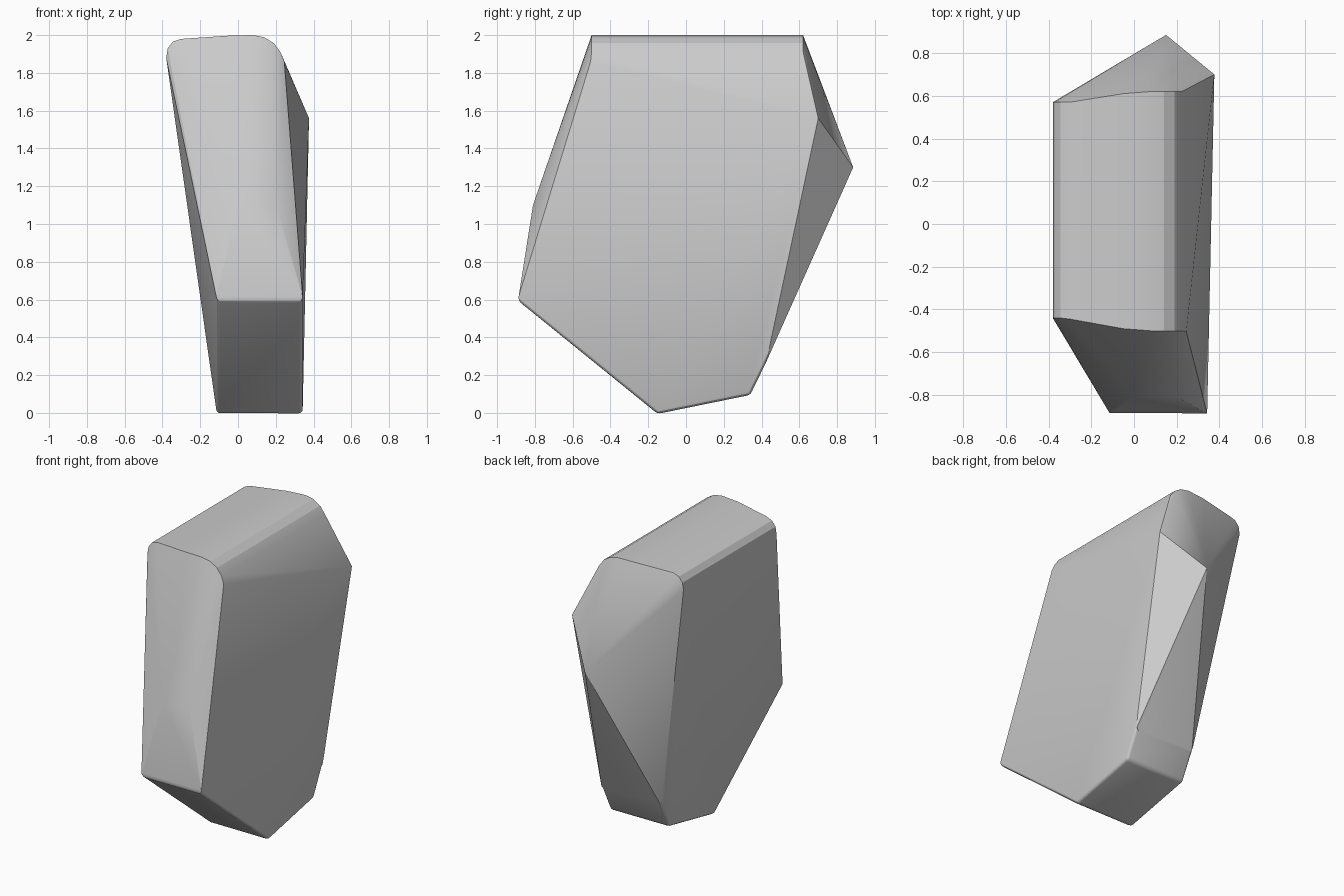
import bpy, bmesh, math

if "Cube" in bpy.data.objects:
    bpy.data.objects.remove(bpy.data.objects["Cube"])

# Rounded top ridge: (x, z, front y, back y)
ridge = [(-0.38, 1.88, -0.44, 0.57), (-0.372, 1.93, -0.44, 0.57), (-0.345, 1.965, -0.44, 0.57),
         (-0.30, 1.98, -0.445, 0.57), (-0.05, 1.997, -0.49, 0.61), (0.08, 2.0, -0.50, 0.62),
         (0.14, 1.988, -0.50, 0.62), (0.19, 1.957, -0.50, 0.62), (0.225, 1.91, -0.50, 0.62),
         (0.245, 1.86, -0.505, 0.62)]
points = [(x, y, z) for x, z, front, back in ridge for y in (front, back)]

# Lower profile (y, z), repeated on the left and right sides
lower = [(-0.89, 0.595), (-0.15, -0.005), (0.34, 0.095), (0.425, 0.27)]
points += [(x, y, z) for y, z in lower for x in (-0.112, 0.342)]

# Front bulge and the two rear peaks
points += [(0.0, -0.81, 1.1), (0.2, -0.81, 1.1), (0.15, 0.885, 1.30), (0.376, 0.70, 1.56)]

# Stone body: hull of the corner points
bm = bmesh.new()
for p in points:
    bm.verts.new(p)
hull = bmesh.ops.convex_hull(bm, input=bm.verts)
loose = [v for v in bm.verts if not v.link_faces]
bmesh.ops.delete(bm, geom=loose, context='VERTS')
bmesh.ops.dissolve_limit(bm, angle_limit=math.radians(1), verts=bm.verts, edges=bm.edges)

# Soften only the lower corners
soft = [e for e in bm.edges if len(e.link_faces) == 2
        and e.calc_face_angle() > math.radians(25)
        and max(v.co.z for v in e.verts) < 0.7]
bmesh.ops.bevel(bm, geom=soft, offset=0.02, offset_type='OFFSET', segments=3,
                profile=0.5, affect='EDGES', clamp_overlap=True)
bmesh.ops.recalc_face_normals(bm, faces=bm.faces)

mesh = bpy.data.meshes.new("stone")
bm.to_mesh(mesh)
bm.free()
stone = bpy.data.objects.new("stone", mesh)
bpy.context.collection.objects.link(stone)
bpy.context.view_layer.objects.active = stone
stone.select_set(True)
bpy.ops.object.shade_smooth_by_angle(angle=math.radians(20))
